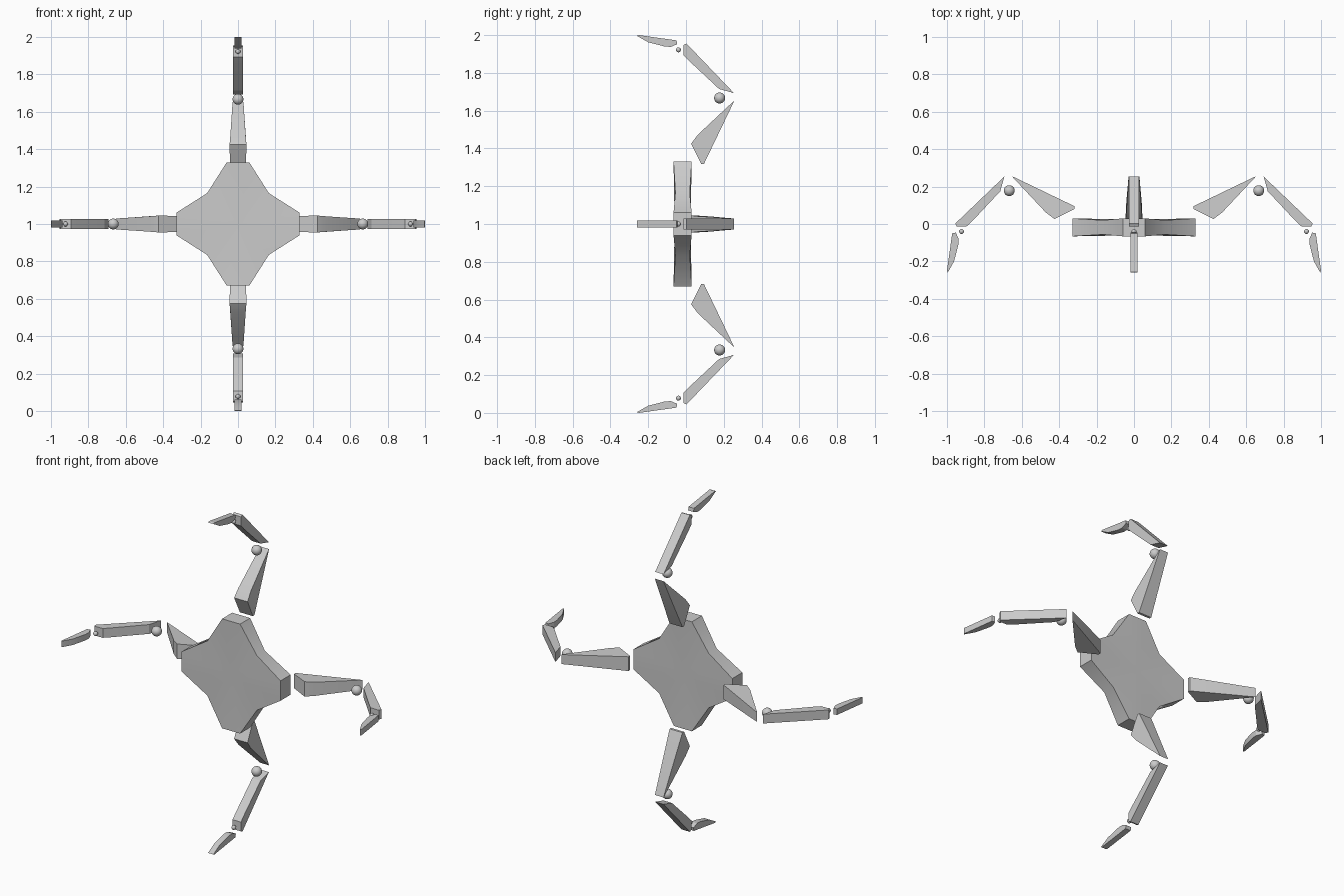
import bpy, bmesh, math
from mathutils import Matrix, Vector

if "Cube" in bpy.data.objects:
    bpy.data.objects.remove(bpy.data.objects["Cube"])

grey = bpy.data.materials.new("plain grey")
grey.diffuse_color = (0.6, 0.6, 0.6, 1)
grey.use_nodes = True
grey.node_tree.nodes["Principled BSDF"].inputs["Base Color"].default_value = grey.diffuse_color
CENTRE = Vector((0, 0, 1))


def make(name, bm, turn=0.0, angle=30):
    """Turn the part around the hub's y axis and link it."""
    bmesh.ops.recalc_face_normals(bm, faces=bm.faces)
    bmesh.ops.transform(bm, verts=bm.verts,
                        matrix=Matrix.Translation(CENTRE) @ Matrix.Rotation(turn, 4, 'Y'))
    me = bpy.data.meshes.new(name)
    bm.to_mesh(me)
    bm.free()
    me.materials.append(grey)
    ob = bpy.data.objects.new(name, me)
    bpy.context.collection.objects.link(ob)
    bpy.ops.object.select_all(action='DESELECT')
    ob.select_set(True)
    bpy.context.view_layer.objects.active = ob
    bpy.ops.object.shade_smooth_by_angle(angle=math.radians(angle))
    return ob


def segment(name, profile, turn):
    """Extrude a side profile of (radius, y, half width) points."""
    bm = bmesh.new()
    left = [bm.verts.new((-w, y, r)) for r, y, w in profile]
    right = [bm.verts.new((w, y, r)) for r, y, w in profile]
    bm.faces.new(left)
    bm.faces.new(right[::-1])
    n = len(profile)
    for i in range(n):
        j = (i + 1) % n
        bm.faces.new((left[i], right[i], right[j], left[j]))
    make(name, bm, turn, 20)


def ball(name, r, y, radius, turn):
    bm = bmesh.new()
    bmesh.ops.create_uvsphere(bm, u_segments=24, v_segments=14, radius=radius)
    bmesh.ops.translate(bm, verts=bm.verts, vec=(0, y, r))
    make(name, bm, turn, 60)


# Hub: four-lobed plate, thinner at the inner corners and in the middle
outline = []
for k in range(4):
    rot = Matrix.Rotation(k * math.pi / 2, 2)
    for x, z, half in ((-0.06, 0.33, 0.048), (0.06, 0.33, 0.048), (0.165, 0.165, 0.038)):
        p = rot.transposed() @ Vector((x, z))
        outline.append((p.x, p.y, half))
bm = bmesh.new()
rings = []
for side in (-1, 1):
    ring = [bm.verts.new((x, -0.018 + side * h, z)) for x, z, h in outline]
    mid = bm.verts.new((0, -0.018 + side * 0.042, 0))
    for i in range(12):
        bm.faces.new((mid, ring[i], ring[(i + 1) % 12]))
    rings.append(ring)
for i in range(12):
    j = (i + 1) % 12
    bm.faces.new((rings[0][i], rings[0][j], rings[1][j], rings[1][i]))
make("hub", bm, 0, 35)

# Side profiles of one limb
upper = [(0.318, 0.095, 0.043), (0.318, 0.08, 0.043), (0.425, 0.027, 0.045),
         (0.472, 0.062, 0.041), (0.652, 0.254, 0.029), (0.64, 0.25, 0.029)]
lower = [(0.693, 0.254, 0.028), (0.715, 0.175, 0.028), (0.862, 0.018, 0.028),
         (0.893, -0.012, 0.028), (0.948, -0.013, 0.028), (0.955, 0.003, 0.028)]
claw = [(0.972, -0.05, 0.018), (0.952, -0.046, 0.018), (0.938, -0.08, 0.018),
        (0.939, -0.11, 0.018), (0.962, -0.2, 0.018), (0.996, -0.26, 0.018),
        (1.0, -0.25, 0.018)]

# Four limbs around the hub
for k, place in enumerate(("top", "right", "bottom", "left")):
    turn = k * math.pi / 2
    segment(place + "_upper_limb", upper, turn)
    ball(place + "_large_joint", 0.667, 0.178, 0.029, turn)
    segment(place + "_lower_limb", lower, turn)
    ball(place + "_small_joint", 0.922, -0.04, 0.013, turn)
    segment(place + "_claw", claw, turn)
